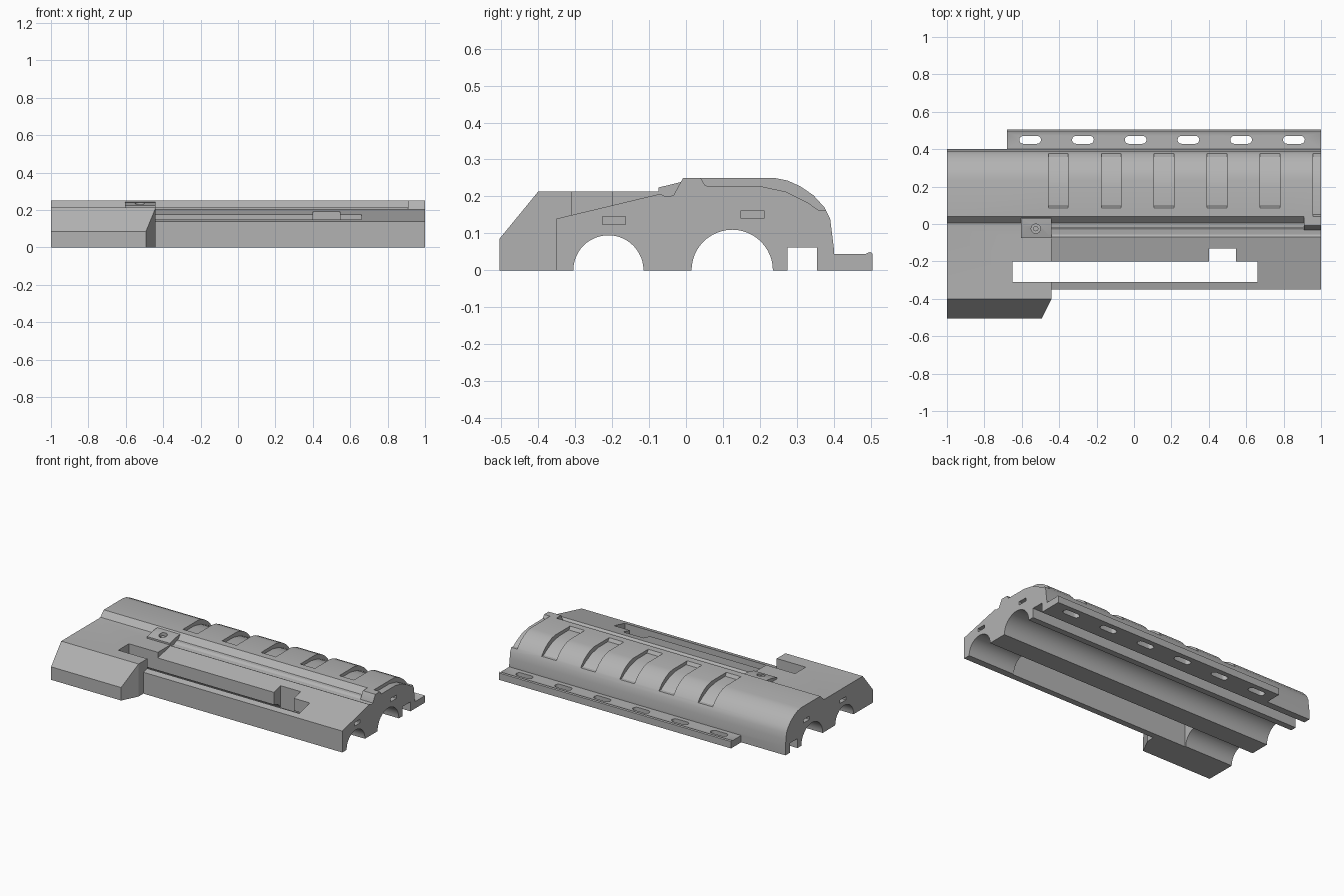
import bpy, bmesh, math
from mathutils import Vector

old = bpy.data.objects.get("Cube")
if old:
    bpy.data.objects.remove(old, do_unlink=True)

grey = bpy.data.materials.new("matte_grey")
grey.use_nodes = True
colour = (0.45, 0.45, 0.45, 1)
grey.diffuse_color = colour
grey.node_tree.nodes["Principled BSDF"].inputs["Base Color"].default_value = colour


def prism(name, pts, lo, hi, axis="x"):
    """Extrude a closed profile: (y, z) along x, or (x, y) along z."""
    bm = bmesh.new()
    place = (lambda a, b, t: (t, a, b)) if axis == "x" else (lambda a, b, t: (a, b, t))
    face = bm.faces.new([bm.verts.new(place(a, b, lo)) for a, b in pts])
    ext = bmesh.ops.extrude_face_region(bm, geom=[face])
    moved = [v for v in ext["geom"] if isinstance(v, bmesh.types.BMVert)]
    bmesh.ops.translate(bm, verts=moved, vec=Vector(place(0, 0, hi - lo)))
    bmesh.ops.recalc_face_normals(bm, faces=bm.faces)
    mesh = bpy.data.meshes.new(name)
    bm.to_mesh(mesh)
    bm.free()
    mesh.materials.append(grey)
    ob = bpy.data.objects.new(name, mesh)
    bpy.context.collection.objects.link(ob)
    return ob


def rect(a0, a1, b0, b1):
    return [(a0, b0), (a1, b0), (a1, b1), (a0, b1)]


def capsule(cx, cy, half, r, n=10):
    pts = []
    for side, start in ((1, -math.pi / 2), (-1, math.pi / 2)):
        for i in range(n + 1):
            a = start + math.pi * i / n
            pts.append((cx + side * half + r * math.cos(a), cy + r * math.sin(a)))
    return pts


def circle(cx, cy, r, n=48):
    return [(cx + r * math.cos(math.tau * i / n), cy + r * math.sin(math.tau * i / n))
            for i in range(n)]


def combine(target, other, op="DIFFERENCE"):
    mod = target.modifiers.new("combine", "BOOLEAN")
    mod.operation, mod.solver, mod.object = op, "EXACT", other
    bpy.context.view_layer.objects.active = target
    bpy.ops.object.modifier_apply(modifier=mod.name)
    bpy.data.objects.remove(other, do_unlink=True)


# Main shell: sloped front deck, small rail groove, rounded back
shell = [(-.35, 0), (-.35, .14), (-.07, .207), (-.055, .2), (-.03, .203),
         (-.015, .213), (.005, .215), (.04, .25), (.24, .25), (.275, .243), (.31, .227),
         (.345, .203), (.375, .17), (.39, .14), (.395, .1), (.4, .06), (.4, 0)]
body = prism("handguard_shell", shell, -1, 1)

# Raised block, hinge plate and end cap
block = prism("rear_block", [(-.505, 0), (-.505, .085), (-.4, .213), (.012, .213),
                             (.1, .2), (.1, .02), (0, 0)], -1, -.44)
combine(block, prism("corner_cut", [(-.5, -.52), (-.44, -.4), (-.3, -.4), (-.3, -.52)],
                     -.1, .3, "z"))
combine(body, block, "UNION")
plate = [(-.075, .19), (-.075, .224), (-.01, .24), (.03, .243), (.06, .2)]
combine(body, prism("hinge_plate", plate, -.605, -.44), "UNION")
cap = [(-.035, .19), (-.033, .205), (-.008, .25), (.07, .25), (.07, .19)]
combine(body, prism("end_cap", cap, .91, 1), "UNION")

# Side flange with a thin lip
flange = [(.385, 0), (.505, 0), (.505, .045), (.498, .05), (.487, .045), (.385, .045)]
combine(body, prism("flange", flange, -.68, 1), "UNION")

# Lengthwise channels underneath
combine(body, prism("small_channel", circle(-.21, 0, .095), -1.1, 1.1))
combine(body, prism("large_channel", circle(.125, 0, .11), -1.1, 1.1))
combine(body, prism("square_channel", rect(.275, .355, -.1, .062), -1.1, 1.1))

# Long window with its notch
window = [(-.65, -.31), (.66, -.31), (.66, -.2), (.545, -.2), (.545, -.13),
          (.4, -.13), (.4, -.2), (-.65, -.2)]
combine(body, prism("window", window, -.1, .4, "z"))

# Six grip pockets and flange slots
step = .283
for i in range(6):
    x = -.405 + step * i
    start = .085 if i < 5 else .04
    pocket = [(start - .003, .28), (start, .25), (start + .012, .229), (.2, .228),
              (.27, .213), (.33, .183), (.357, .164), (.45, .163), (.45, .28)]
    combine(body, prism("pocket", pocket, x - .053, x + .053))
    combine(body, prism("slot", capsule(-.555 + .282 * i, .45, .037, .021), -.1, .1, "z"))

# Locating sockets on both ends
for y, z in ((-.195, .135), (.18, .151)):
    for end in (-1, 1):
        combine(body, prism("socket", rect(y - .031, y + .031, z - .011, z + .011),
                            end - .04, end + .04))

# Screw recess and screw
combine(body, prism("screw_recess", circle(-.525, -.025, .025, 24), .212, .3, "z"))
screw = prism("screw", circle(-.525, -.025, .014, 24), .205, .226, "z")

for ob in (body, screw):
    bpy.ops.object.select_all(action="DESELECT")
    ob.select_set(True)
    bpy.context.view_layer.objects.active = ob
    bpy.ops.object.shade_smooth_by_angle(angle=math.radians(25))
